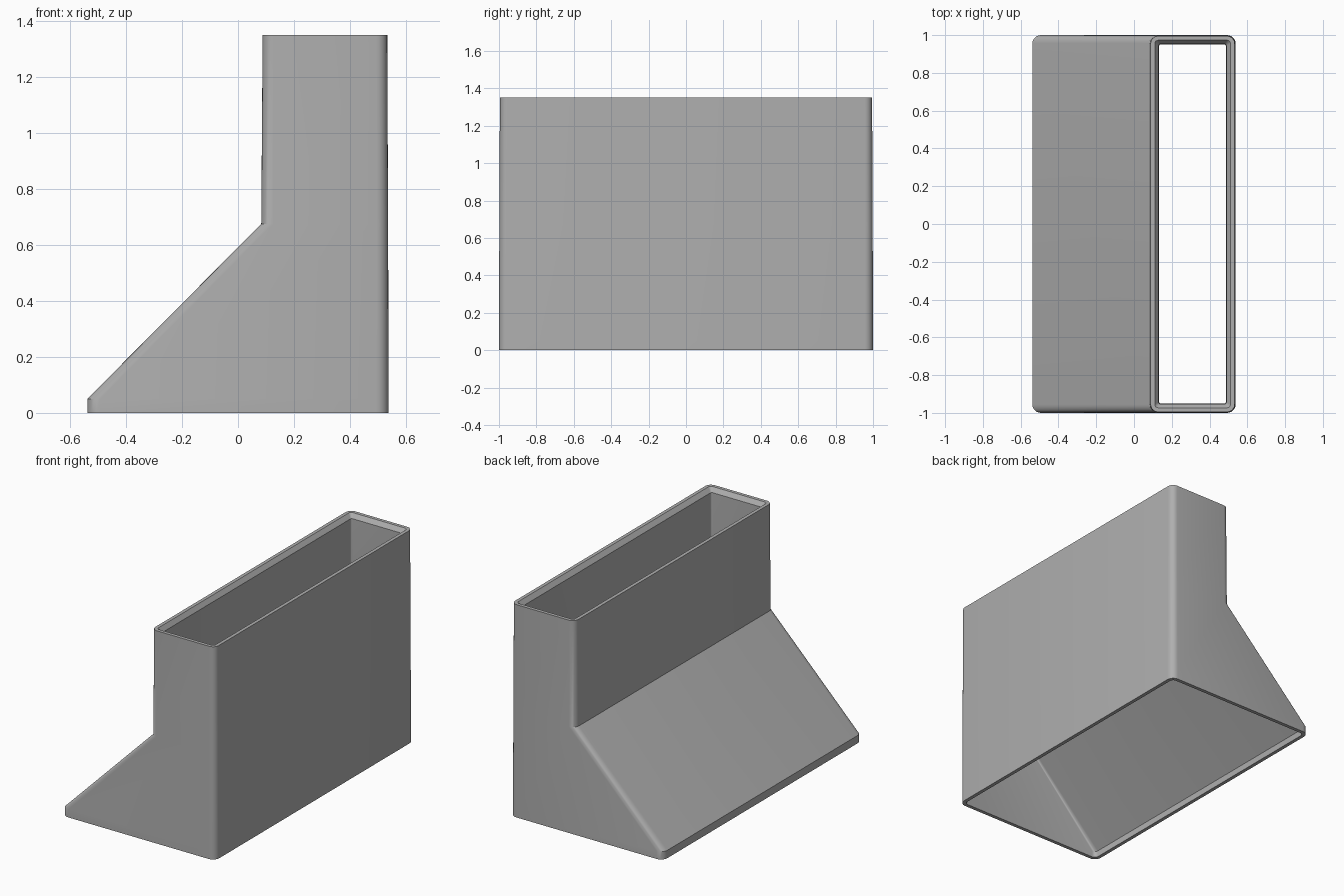
import bpy, bmesh, math

if "Cube" in bpy.data.objects:
    bpy.data.objects.remove(bpy.data.objects["Cube"])

SEG = 6  # segments per rounded corner


def ring(bm, x0, x1, hy, z, r):
    """Rounded rectangle loop in the horizontal plane at height z."""
    verts = []
    corners = [(x1 - r, hy - r, 0), (x0 + r, hy - r, 90),
               (x0 + r, -hy + r, 180), (x1 - r, -hy + r, 270)]
    for cx, cy, start in corners:
        for i in range(SEG + 1):
            a = math.radians(start + 90 * i / SEG)
            verts.append(bm.verts.new((cx + r * math.cos(a), cy + r * math.sin(a), z)))
    return verts


# Cross-sections: up the outside, over the rim, down the inside
sections = [
    (-0.538, 0.538, 1.000, 0.00, 0.045),    # outer foot
    (-0.538, 0.538, 1.000, 0.05, 0.045),    # start of slope
    (0.083, 0.536, 0.998, 0.675, 0.042),    # end of slope
    (0.088, 0.533, 0.995, 1.35, 0.040),     # outer rim
    (0.110, 0.511, 0.973, 1.35, 0.018),     # inner rim
    (0.130, 0.489, 0.953, 1.322, 0.010),    # bevelled lip inside the rim
    (0.132, 0.487, 0.950, 0.68, 0.010),     # inner top of slope
    (-0.515, 0.515, 0.977, 0.04, 0.025),    # inner bottom of slope
    (-0.515, 0.515, 0.977, 0.00, 0.025),    # inner foot
]

# Hollow body, skinned between consecutive loops
bm = bmesh.new()
rings = [ring(bm, *s) for s in sections]
n = len(rings[0])
for a, b in zip(rings, rings[1:] + rings[:1]):
    for i in range(n):
        j = (i + 1) % n
        bm.faces.new((a[i], a[j], b[j], b[i]))
bmesh.ops.recalc_face_normals(bm, faces=bm.faces)

mesh = bpy.data.meshes.new("duct_adapter")
bm.to_mesh(mesh)
bm.free()
body = bpy.data.objects.new("duct_adapter", mesh)
bpy.context.collection.objects.link(body)

# Dark grey plastic
grey = bpy.data.materials.new("dark_grey")
grey.diffuse_color = (0.43, 0.43, 0.43, 1)
grey.use_nodes = True
grey.node_tree.nodes["Principled BSDF"].inputs["Base Color"].default_value = grey.diffuse_color
mesh.materials.append(grey)

# Smooth corners, crisp rims and slope breaks
bpy.context.view_layer.objects.active = body
body.select_set(True)
bpy.ops.object.shade_smooth_by_angle(angle=math.radians(30))
